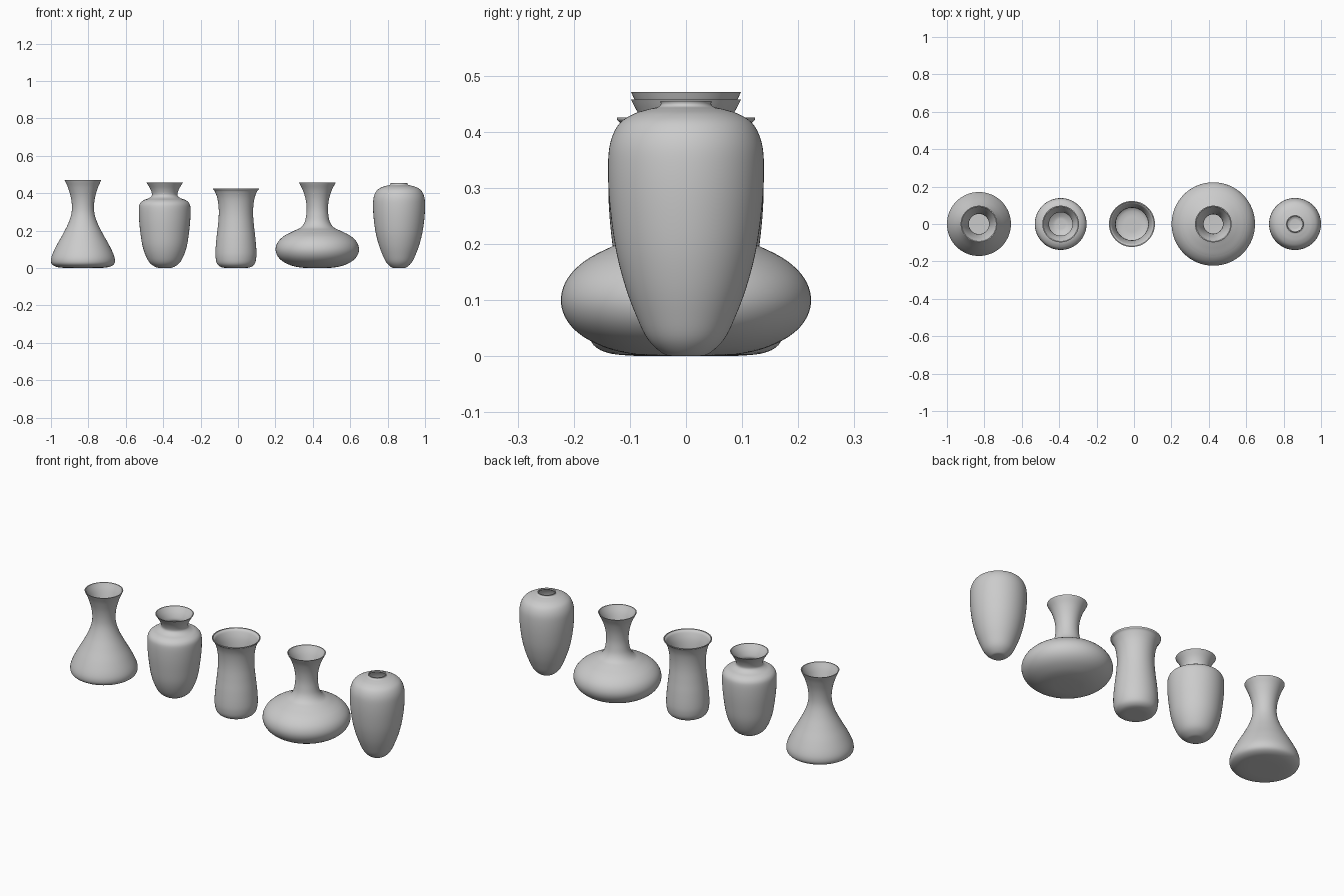
import bpy
import math
from mathutils import Vector

SEGMENTS = 64
WALL = 0.005


def smooth_profile(points, steps=5):
    """Catmull-Rom curve through (radius, height) points."""
    p = [Vector(q) for q in points]
    p = [2 * p[0] - p[1]] + p + [2 * p[-1] - p[-2]]
    out = []
    for i in range(1, len(p) - 2):
        a, b, c, d = p[i - 1:i + 3]
        for s in range(steps):
            t = s / steps
            v = 0.5 * (2 * b + (c - a) * t + (2 * a - 5 * b + 4 * c - d) * t ** 2
                       + (3 * b - a - 3 * c + d) * t ** 3)
            out.append((v.x, max(v.y, 0.0)))
    out.append(points[-1])
    return out


def vase(name, x, points):
    """Turn a thin-walled, open-topped vase."""
    outer = smooth_profile(points)
    height = points[-1][1]
    inner = [(max(r - WALL, 0.003), z + WALL * (1 - z / height)) for r, z in reversed(outer)]
    rings = outer + inner
    n = SEGMENTS
    verts = [(r * math.cos(2 * math.pi * j / n), r * math.sin(2 * math.pi * j / n), z)
             for r, z in rings for j in range(n)]
    faces = [(i * n + j, i * n + (j + 1) % n, (i + 1) * n + (j + 1) % n, (i + 1) * n + j)
             for i in range(len(rings) - 1) for j in range(n)]
    # Close the underside and the inside floor
    faces.append(tuple(reversed(range(n))))
    last = (len(rings) - 1) * n
    faces.append(tuple(range(last, last + n)))
    mesh = bpy.data.meshes.new(name)
    mesh.from_pydata(verts, [], faces)
    mesh.update()
    obj = bpy.data.objects.new(name, mesh)
    obj.location.x = x
    bpy.context.collection.objects.link(obj)
    bpy.ops.object.select_all(action='DESELECT')
    obj.select_set(True)
    bpy.context.view_layer.objects.active = obj
    bpy.ops.object.shade_smooth_by_angle(angle=math.radians(40))


# Conical flask-like vase
vase("conical_vase", -0.829, [
    (0.05, 0), (0.10, 0.001), (0.14, 0.006), (0.165, 0.02), (0.171, 0.043), (0.163, 0.075),
    (0.139, 0.125), (0.108, 0.18), (0.08, 0.235), (0.063, 0.285), (0.059, 0.33),
    (0.065, 0.38), (0.08, 0.43), (0.094, 0.462), (0.098, 0.471)])

# Shouldered urn with a flared collar
vase("shouldered_vase", -0.392, [
    (0.02, 0), (0.045, 0.004), (0.078, 0.026), (0.101, 0.065), (0.119, 0.12), (0.13, 0.19),
    (0.137, 0.26), (0.138, 0.32), (0.131, 0.347), (0.112, 0.363), (0.088, 0.372),
    (0.072, 0.383), (0.068, 0.397), (0.077, 0.423), (0.093, 0.45), (0.098, 0.457)])

# Waisted cylinder vase
vase("waisted_vase", -0.011, [
    (0.03, 0), (0.06, 0.001), (0.085, 0.008), (0.102, 0.026), (0.109, 0.06), (0.109, 0.10),
    (0.104, 0.16), (0.097, 0.22), (0.092, 0.28), (0.093, 0.33), (0.1, 0.375),
    (0.113, 0.41), (0.122, 0.42), (0.123, 0.425)])

# Squat bottle vase with a long neck
vase("bottle_vase", 0.424, [
    (0.04, 0), (0.09, 0.003), (0.14, 0.014), (0.185, 0.036), (0.213, 0.065), (0.223, 0.1),
    (0.212, 0.137), (0.18, 0.17), (0.132, 0.195), (0.09, 0.216), (0.068, 0.245),
    (0.059, 0.285), (0.057, 0.325), (0.063, 0.37), (0.077, 0.415), (0.094, 0.449),
    (0.098, 0.457)])

# Tall tapered vase with a small mouth
vase("tapered_vase", 0.861, [
    (0.02, 0), (0.04, 0.004), (0.068, 0.03), (0.09, 0.075), (0.11, 0.13), (0.126, 0.195),
    (0.136, 0.27), (0.139, 0.335), (0.135, 0.38), (0.12, 0.413), (0.095, 0.431),
    (0.067, 0.44), (0.05, 0.444), (0.045, 0.449), (0.046, 0.455)])
